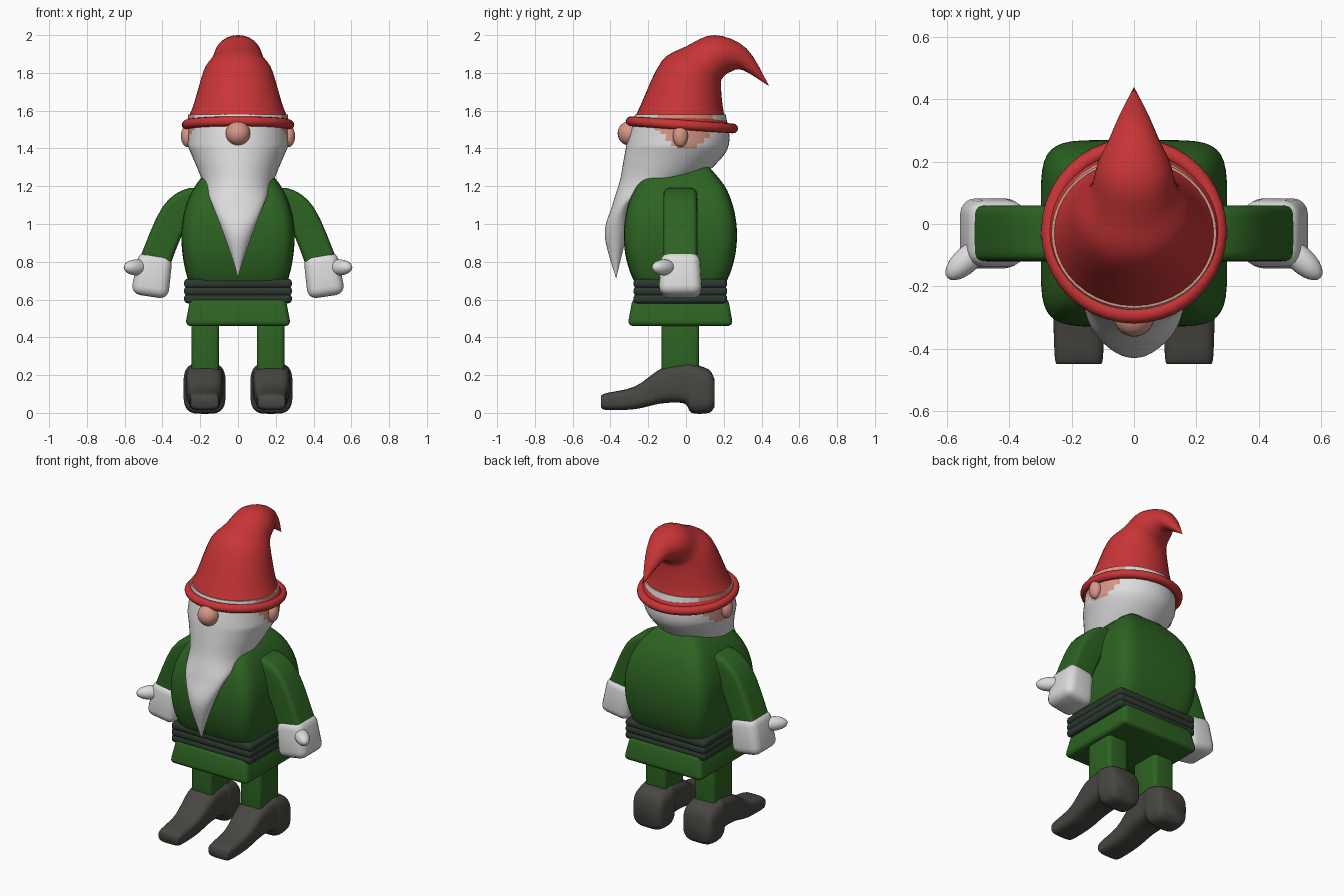
import bpy, bmesh, math
from mathutils import Vector

if "Cube" in bpy.data.objects:
    bpy.data.objects.remove(bpy.data.objects["Cube"], do_unlink=True)


def material(name, *rgb):
    mat = bpy.data.materials.new(name)
    mat.use_nodes = True
    mat.diffuse_color = (*rgb, 1)
    shader = mat.node_tree.nodes["Principled BSDF"]
    shader.inputs["Base Color"].default_value = (*rgb, 1)
    return mat


red = material("hat red", .58, .035, .037)
green = material("coat green", .026, .125, .016)
white = material("beard white", .72, .72, .72)
skin = material("skin", .68, .31, .24)
belt_dark = material("belt dark green", .025, .04, .028)
boot_grey = material("boot grey", .065, .062, .054)


def shade(obj, angle):
    bpy.ops.object.select_all(action='DESELECT')
    obj.select_set(True)
    bpy.context.view_layer.objects.active = obj
    bpy.ops.object.shade_smooth_by_angle(angle=math.radians(angle))


def finish(name, bm, *materials, angle=60):
    bmesh.ops.remove_doubles(bm, verts=bm.verts, dist=.0002)
    bmesh.ops.recalc_face_normals(bm, faces=bm.faces)
    mesh = bpy.data.meshes.new(name)
    bm.to_mesh(mesh)
    bm.free()
    obj = bpy.data.objects.new(name, mesh)
    bpy.context.collection.objects.link(obj)
    for mat in materials:
        mesh.materials.append(mat)
    shade(obj, angle)
    return obj


def rounded_box(name, size, location, mat, bevel, taper=1, tilt=0):
    """Bevelled block whose top face is scaled by taper."""
    bm = bmesh.new()
    bmesh.ops.create_cube(bm, size=1)
    for vert in bm.verts:
        if vert.co.z > 0:
            vert.co.xy *= taper
        vert.co *= Vector(size)
    bmesh.ops.bevel(bm, geom=bm.edges[:], offset=bevel, segments=4,
                    profile=.5, affect='EDGES')
    obj = finish(name, bm, mat)
    obj.location = location
    obj.rotation_euler.y = tilt


def ball(name, location, scale, mat, turn=0):
    bm = bmesh.new()
    bmesh.ops.create_uvsphere(bm, u_segments=24, v_segments=16, radius=1)
    obj = finish(name, bm, mat)
    obj.location, obj.scale = location, scale
    obj.rotation_euler.z = turn


def smooth_path(rings, steps):
    """Catmull-Rom interpolation between neighbouring sections."""
    points = [Vector(ring) for ring in rings]
    padded = [points[0], *points, points[-1]]
    path = []
    for before, start, end, after in zip(padded, points, points[1:], padded[3:]):
        for step in range(steps):
            t = step / steps
            slope_in, slope_out = (end - before) / 2, (after - start) / 2
            gap = end - start
            path.append(start + t * slope_in + t * t * (3 * gap - 2 * slope_in - slope_out)
                        + t ** 3 * (slope_in + slope_out - 2 * gap))
    return path + [points[-1]]


def rounded(value, power):
    return math.copysign(abs(value) ** (2 / power), value)


def loft(name, rings, width, *materials, power=2, offset=0, steps=4, sides=40,
         sideways=False, mirror=1, paint=None):
    """Each ring is two opposite rim points; width(height, span) is its half width."""
    bm = bmesh.new()
    loops = []
    for ring in smooth_path(rings, steps):
        first, last = Vector(ring[:2]), Vector(ring[2:])
        middle, reach = (first + last) / 2, (last - first) / 2
        half = width(middle.y, 2 * reach.length)
        loop = []
        for i in range(sides):
            angle = math.tau * i / sides
            along, z = middle + reach * rounded(math.sin(angle), power)
            across = offset + half * rounded(math.cos(angle), power)
            x, y = (along, across) if sideways else (across, along)
            loop.append(bm.verts.new((mirror * x, y, z)))
        loops.append(loop)
    for low, high in zip(loops, loops[1:]):
        for i in range(sides):
            bm.faces.new((low[i - 1], low[i], high[i], high[i - 1]))
    bm.faces.new(loops[0])
    bm.faces.new(loops[-1])
    if paint:
        for face in bm.faces:
            face.material_index = int(paint(face.calc_center_median()))
    return finish(name, bm, *materials)


# Coat: flared skirt, rolled belt and bulging torso
middle_y = -.03


def bulge(z, height):
    return .3 * math.sqrt(max(0, 1 - ((z - .94) / height) ** 2))


def torso_width(z, span):
    return bulge(z, .5 if z < .94 else .4)


def torso_ring(z):
    depth = bulge(z, .42)
    return middle_y - depth, z, middle_y + depth, z


loft("torso", [torso_ring(.6 + i / 10) for i in range(8)], torso_width, green, power=6)
rounded_box("skirt", (.56, .56, .15), (0, middle_y, .535), green, .03, taper=.9)
for i in range(3):
    rounded_box(f"belt_roll_{i}", (.57, .495, .05), (0, middle_y, .605 + i * .04),
                belt_dark, .02)


# Head and long pointed beard, with a bare patch on each cheek
def beard_width(z, span):
    return .265 * min(1, max(0, (z - .71) / .7)) ** 1.15


def is_cheek(center):
    return center.z > 1.4 + max(0, abs(center.y) - .05) and abs(center.y) < .15


loft("head_and_beard", [
    (-.27, 1.58, .21, 1.58), (-.31, 1.44, .23, 1.44), (-.33, 1.34, .18, 1.34),
    (-.35, 1.23, .03, 1.22), (-.39, 1.1, -.25, 1.12), (-.43, .94, -.31, .95),
    (-.37, .71, -.37, .71)],
    beard_width, white, skin, steps=8, sides=48, paint=is_cheek)
ball("nose", (0, -.297, 1.48), (.065, .065, .065), skin)


# Drooping hat and its rolled brim
def hat_width(z, span):
    return .55 * span


loft("hat", [
    (-.28, 1.54, .24, 1.5), (-.24, 1.63, .2, 1.59), (-.13, 1.86, .185, 1.74),
    (0, 1.94, .2, 1.78), (.15, 2, .235, 1.805), (.32, 1.93, .3, 1.815),
    (.44, 1.73, .44, 1.73)], hat_width, red)
bpy.ops.mesh.primitive_torus_add(major_radius=.272, minor_radius=.026, major_segments=40,
                                 location=(0, -.022, 1.525), rotation=(-.07, 0, 0))
brim = bpy.context.object
brim.name = "hat_brim"
brim.data.materials.append(red)
shade(brim, 60)


# Ears and limbs on both sides
def sleeve_width(z, span):
    return .09


def boot_width(z, span):
    return .06 + .2 * span


def boot_ring(y, sole, top):
    return y, sole, y, top


boot = [boot_ring(.15, .03, .18), boot_ring(.12, 0, .23), boot_ring(.03, 0, .26),
        boot_ring(-.01, .05, .26), boot_ring(-.13, .05, .235),
        boot_ring(-.27, .02, .14), boot_ring(-.42, .015, .105),
        boot_ring(-.45, .03, .09)]

for label, side in (("left", 1), ("right", -1)):
    ball(label + "_ear", (side * .268, middle_y, 1.465), (.034, .04, .058), skin)
    loft(label + "_sleeve", [
        (.1, 1.17, .1, .95), (.26, 1.19, .22, .97), (.4, 1.09, .285, .96),
        (.52, .82, .36, .78)], sleeve_width, green,
        power=6, offset=middle_y, sideways=True, mirror=side)
    rounded_box(label + "_glove", (.2, .23, .23), (side * .452, middle_y, .73), white,
                .05, taper=.9, tilt=-.15 * side)
    ball(label + "_thumb", (side * .537, -.115, .77), (.085, .042, .042), white,
         turn=-.75 * side)
    rounded_box(label + "_leg", (.146, .2, .3), (side * .173, middle_y, .34), green, .025)
    loft(label + "_boot", boot, boot_width, boot_grey,
         power=3.6, offset=.177, mirror=side)
